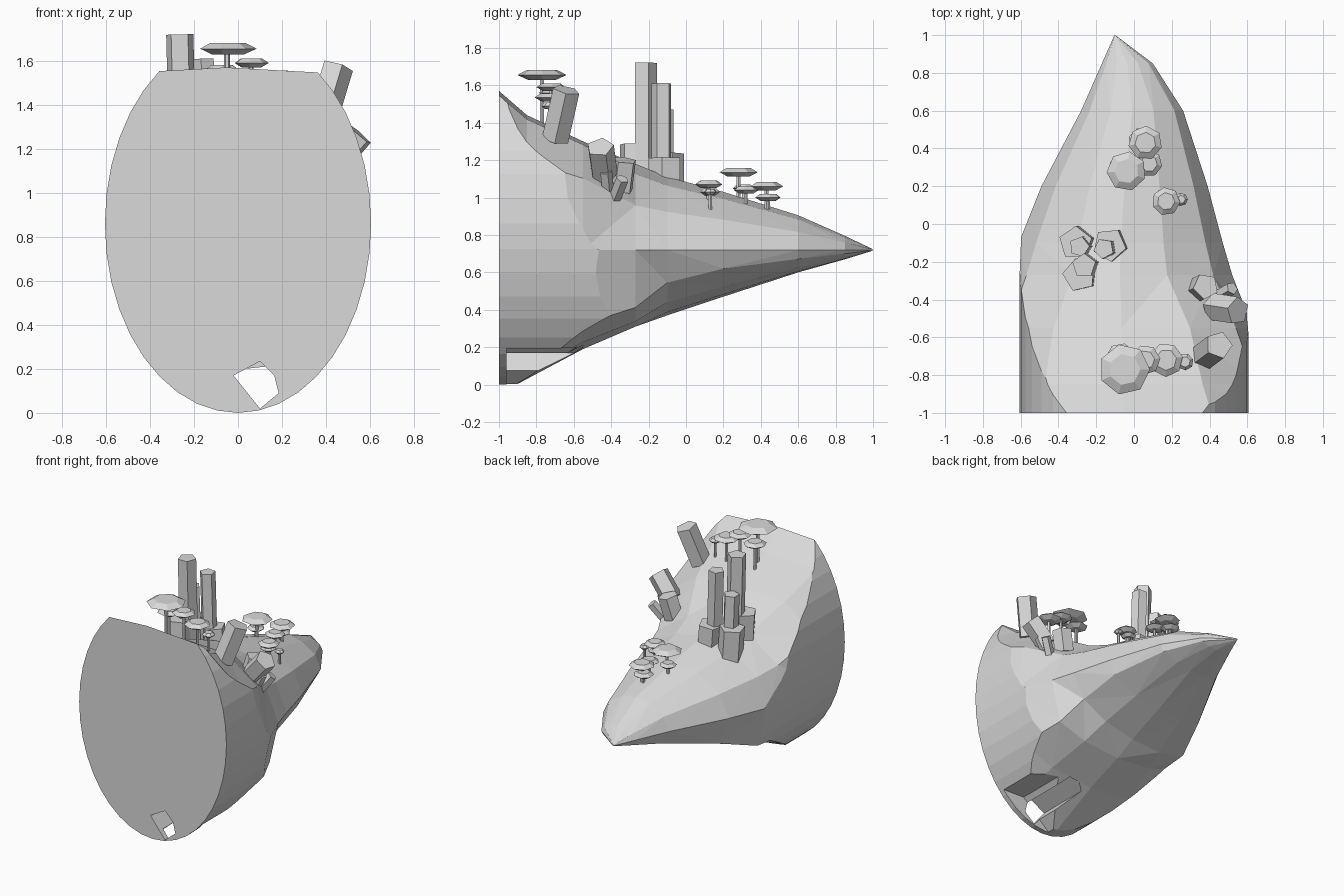
import bpy, bmesh, math
from mathutils import Vector

if "Cube" in bpy.data.objects:
    bpy.data.objects.remove(bpy.data.objects["Cube"])

stone = bpy.data.materials.new("pale_grey_stone")
stone.use_nodes = True
GREY = (0.7, 0.7, 0.7, 1)
stone.diffuse_color = GREY
stone.node_tree.nodes["Principled BSDF"].inputs["Base Color"].default_value = GREY


def loft(name, rings, triangulate=False):
    """Skin a list of equal-length point rings and close both ends."""
    bm = bmesh.new()
    loops = [[bm.verts.new(p) for p in ring] for ring in rings]
    n = len(loops[0])
    for a, b in zip(loops, loops[1:]):
        for i in range(n):
            j = (i + 1) % n
            bm.faces.new((a[i], a[j], b[j], b[i]))
    bm.faces.new(loops[0])
    bm.faces.new(loops[-1])
    if triangulate:
        bmesh.ops.triangulate(bm, faces=[f for f in bm.faces if len(f.verts) == 4])
    bmesh.ops.recalc_face_normals(bm, faces=bm.faces)
    mesh = bpy.data.meshes.new(name)
    bm.to_mesh(mesh)
    bm.free()
    mesh.materials.append(stone)
    obj = bpy.data.objects.new(name, mesh)
    bpy.context.collection.objects.link(obj)
    return obj


def cut(target, profile, y_range, operation):
    """Boolean the target with an x-z profile extruded along y."""
    cutter = loft("cutter", [[(x, y, z) for x, z in profile] for y in y_range])
    cutter.hide_render = True
    mod = target.modifiers.new("cut", "BOOLEAN")
    mod.operation, mod.object, mod.solver = operation, cutter, "EXACT"
    bpy.context.view_layer.objects.active = target
    bpy.ops.object.modifier_apply(modifier=mod.name)
    bpy.data.objects.remove(cutter)


def prism(name, base, top, radius, sides=5, turn=0.0, rings=((0, 1), (1, 1))):
    """Polygonal solid from base to top; rings are (fraction along, radius scale)."""
    base, top = Vector(base), Vector(top)
    axis = top - base
    tilt = Vector((0, 0, 1)).rotation_difference(axis)
    angles = [turn + math.tau * i / sides for i in range(sides)]
    return loft(name, [[base + axis * f + tilt @ Vector((math.cos(a), math.sin(a), 0)) * radius * s
                        for a in angles] for f, s in rings])


# Section outlines: broad or sloping crowns, and full, pinched or keeled bellies
MID = 0.72
broad = [(0.52, 0.97), (0.87, 0.66), (1, 0)]
sloping = [(0.42, 0.88), (0.83, 0.52), (1, 0)]
full = [(0.88, -0.75), (0.5, -0.93), (0, -1), (-0.5, -0.93), (-0.88, -0.75)]
pinched = [(0.82, -0.5), (0.45, -0.8), (0, -0.95), (-0.45, -1), (-0.84, -0.88)]
keeled = [(0.9, -0.4), (0.45, -0.78), (0, -0.95), (-0.45, -1), (-0.84, -0.82)]

# Tapering rock: stations of y, left x, right x, top z, bottom z, crown, belly
stations = [
    (-1.0, -0.95, 0.84, 1.57, -0.05, broad, full),
    (-0.85, -0.86, 0.75, 1.44, 0.03, broad, full),
    (-0.55, -0.76, 0.63, 1.30, 0.19, broad, full),
    (-0.27, -0.67, 0.52, 1.18, 0.31, sloping, full),
    (-0.10, -0.61, 0.47, 1.11, 0.37, sloping, pinched),
    (0.20, -0.49, 0.39, 1.03, 0.47, sloping, keeled),
    (0.60, -0.28, 0.26, 0.905, 0.60, sloping, keeled),
    (0.85, -0.17, 0.10, 0.795, 0.67, sloping, keeled),
    (0.997, -0.105, -0.095, 0.725, 0.715, sloping, keeled),
]


def section(y, left, right, top, bottom, crown, belly):
    centre = (left + right) / 2
    width = (right - left) / 2
    mirrored = [(-x, z) for x, z in reversed(crown)]
    return [(centre + x * width, y, MID + z * (top - MID if z > 0 else MID - bottom))
            for x, z in [(0, 1)] + crown + belly + mirrored]


rock = loft("rock_body", [section(*s) for s in stations], triangulate=True)

# Trim the rock to an oval front with straight flanks
oval = [(0.605 * math.cos(math.tau * i / 40), 0.86 + 0.86 * math.sin(math.tau * i / 40))
        for i in range(40)]
cut(rock, oval, (-1, 1.2), "INTERSECT")

# Hollow under the foot, and the opening through the front into it
hollow = [(-0.1, -0.1), (-0.03, 0.0), (0.2, 0.2), (0.5, 0.19), (0.5, -0.1)]
cut(rock, hollow, (-0.96, -0.4), "DIFFERENCE")
gap = [(-0.02, 0.17), (0.10, 0.235), (0.165, 0.17), (0.185, 0.09), (0.10, 0.02)]
cut(rock, gap, (-1.1, -0.55), "DIFFERENCE")

# Upright stone pillars and the stubs beside them: x, y, top, radius
pillars = [
    (-0.265, -0.22, 1.72, 0.065), (-0.16, -0.13, 1.61, 0.055), (-0.29, -0.12, 1.47, 0.055),
    (-0.29, -0.27, 1.285, 0.09), (-0.13, -0.11, 1.21, 0.09), (-0.31, -0.10, 1.235, 0.09),
]
for i, (x, y, top, r) in enumerate(pillars):
    prism(f"pillar_{i + 1}", (x + 0.02, y, 0.95), (x, y, top), r, turn=0.3 + 0.5 * i)

# Leaning stones on the left flank: base, top, radius
leaners = [
    ((0.37, -0.70, 1.31), (0.45, -0.64, 1.575), 0.075),
    ((0.42, -0.44, 1.12), (0.55, -0.46, 1.27), 0.075),
    ((0.34, -0.35, 1.04), (0.38, -0.33, 1.20), 0.07),
    ((0.45, -0.38, 1.0), (0.52, -0.34, 1.10), 0.035),
    ((0.44, -0.42, 1.03), (0.50, -0.43, 1.14), 0.035),
]
for i, (base, top, r) in enumerate(leaners):
    prism(f"leaning_stone_{i + 1}", base, top, r, turn=0.4 * i)

# Flat-crowned trees: x, y, crown height, crown radius, root height
trees = [
    (-0.05, -0.77, 1.655, 0.135, 1.36), (0.06, -0.72, 1.59, 0.08, 1.34),
    (0.17, -0.72, 1.535, 0.09, 1.34), (0.27, -0.73, 1.49, 0.045, 1.32),
    (-0.07, -0.71, 1.56, 0.08, 1.34),
    (-0.04, 0.28, 1.135, 0.105, 0.94), (0.06, 0.43, 1.06, 0.09, 0.88),
    (0.08, 0.32, 1.04, 0.07, 0.9), (0.17, 0.12, 1.07, 0.075, 0.94),
    (0.25, 0.13, 1.03, 0.035, 0.88), (0.04, 0.44, 1.0, 0.07, 0.88),
    (-0.07, 0.31, 1.05, 0.06, 0.93), (0.16, 0.13, 1.03, 0.055, 0.93),
]
canopy = ((0, 0.55), (0.5, 1), (1, 0.62))
for i, (x, y, z, r, root) in enumerate(trees):
    h = 0.012 + 0.11 * r
    prism(f"tree_trunk_{i + 1}", (x, y, root), (x, y, z), 0.009 + 0.03 * r, 6)
    prism(f"tree_crown_{i + 1}", (x, y, z - h), (x, y, z + h), r, 7, i, canopy)
